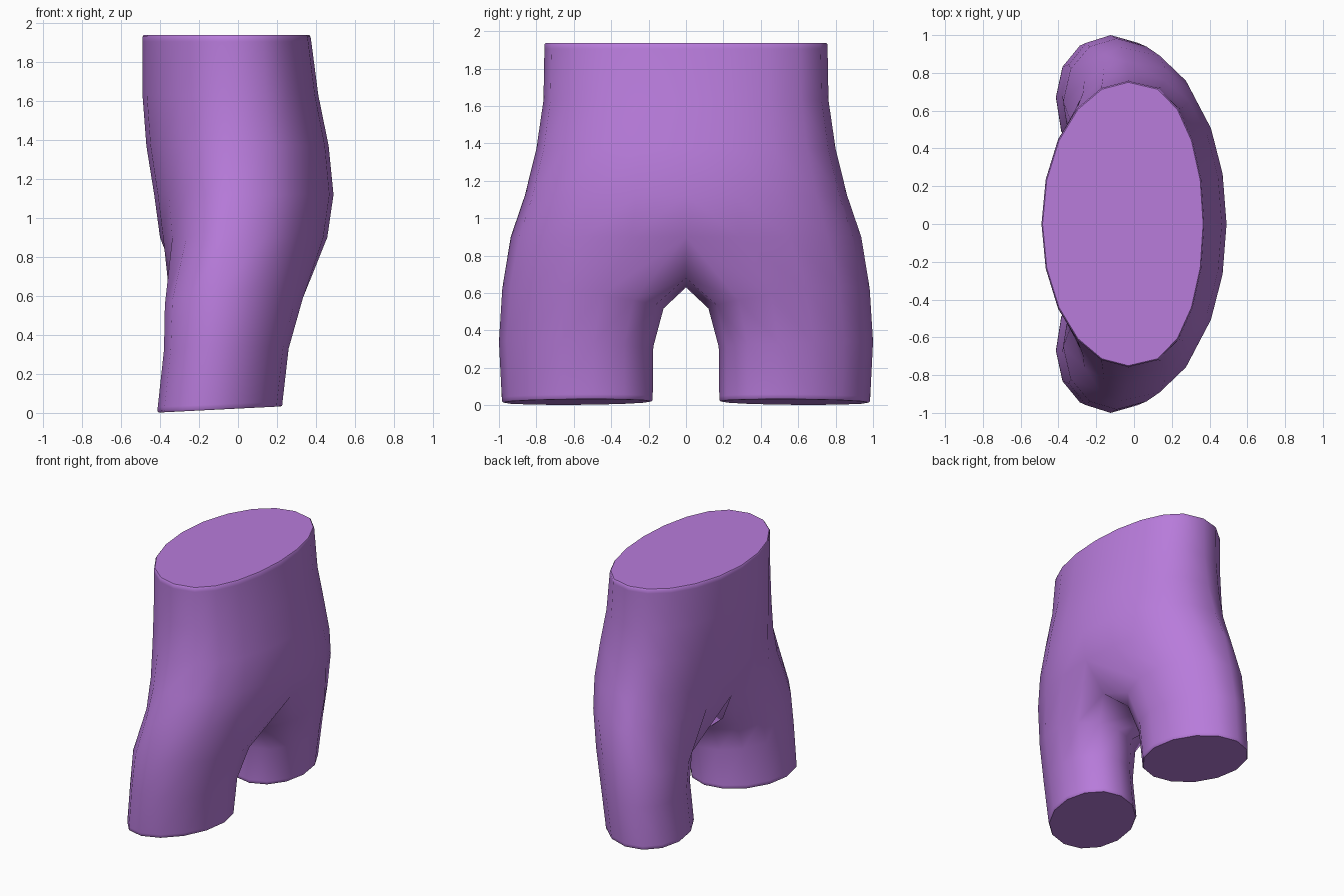
import bpy, bmesh
from math import sin, cos, pi

if "Cube" in bpy.data.objects:
    bpy.data.objects.remove(bpy.data.objects["Cube"])

N = 10        # torso segments per half
M = 14        # sides of each leg
SKEW = 0.2    # leg section leans outward towards -x

bm = bmesh.new()


def torso_ring(z, back, front, peak, half_width):
    """Half of an uneven oval, running from +x round to -x on the +y side."""
    ring = []
    for i in range(N + 1):
        c, s = cos(pi * i / N), sin(pi * i / N)
        if c > 0:
            x = peak + (front - peak) * c ** 0.8
        else:
            x = peak - (peak - back) * abs(c)
        y = 0 if i in (0, N) else half_width * s
        ring.append(bm.verts.new((x, y, z)))
    return ring


def leg_ring(z, back, front, inner, outer, drop=0.0, tilt=0.0):
    """Full oval; drop lowers the inner side, tilt raises the +x side."""
    cx, rx = (back + front) / 2, (front - back) / 2 / 0.985
    cy, ry = (inner + outer) / 2, (outer - inner) / 2
    ring = []
    for i in range(M):
        a = (i - 5) * 2 * pi / M
        x, y = cx - rx * sin(a + SKEW), cy + ry * cos(a)
        ring.append(bm.verts.new((x, y, z - drop * (1 - cos(a)) / 2 + tilt * (x - back))))
    return ring


def bridge(upper, lower, closed):
    n = len(upper)
    for i in range(n if closed else n - 1):
        j = (i + 1) % n
        bm.faces.new((upper[i], upper[j], lower[j], lower[i])).smooth = True


# torso: z, back x, front x, x of widest point, half width
torso = [torso_ring(*r) for r in (
    (1.938, -0.484, 0.366, -0.03, 0.750),
    (1.930, -0.490, 0.372, -0.03, 0.757),
    (1.905, -0.490, 0.376, -0.03, 0.757),
    (1.630, -0.490, 0.412, -0.03, 0.762),
    (1.370, -0.470, 0.465, -0.03, 0.800),
    (1.120, -0.430, 0.490, -0.04, 0.862),
    (0.900, -0.400, 0.458, -0.07, 0.937))]
for a, b in zip(torso, torso[1:]):
    bridge(a, b, False)

# crotch arch joins the half ring into the root of the leg
crotch = [bm.verts.new(p) for p in ((-0.32, 0, 0.69), (-0.04, 0, 0.63), (0.29, 0, 0.68))]

# leg
legs = [torso[-1] + crotch] + [leg_ring(*r) for r in (
    (0.600, -0.37, 0.328, 0.120, 0.982, 0.12, 0.09),
    (0.335, -0.375, 0.255, 0.175, 1.000, 0.03, 0.02),
    (0.030, -0.407, 0.224, 0.178, 0.985, 0.0, 0.045),
    (0.010, -0.409, 0.222, 0.178, 0.984, 0.0, 0.045),
    (0.002, -0.403, 0.216, 0.184, 0.978, 0.0, 0.05))]
for a, b in zip(legs, legs[1:]):
    bridge(a, b, True)

# flat end caps
bm.faces.new(torso[0])
bm.faces.new(legs[-1])
bmesh.ops.recalc_face_normals(bm, faces=bm.faces)
top = max(bm.faces, key=lambda f: f.calc_center_median().z)
if top.normal.z < 0:
    bmesh.ops.reverse_faces(bm, faces=bm.faces)

mesh = bpy.data.meshes.new("hips_and_legs")
bm.to_mesh(mesh)
bm.free()
hips = bpy.data.objects.new("hips_and_legs", mesh)
bpy.context.collection.objects.link(hips)

# mirror to the other side
mirror = hips.modifiers.new("mirror", "MIRROR")
mirror.use_axis = (False, True, False)
mirror.merge_threshold = 0.0005

mat = bpy.data.materials.new("purple")
mat.diffuse_color = (0.48, 0.2, 0.71, 1)
mat.use_nodes = True
mat.node_tree.nodes["Principled BSDF"].inputs["Base Color"].default_value = mat.diffuse_color
mesh.materials.append(mat)
